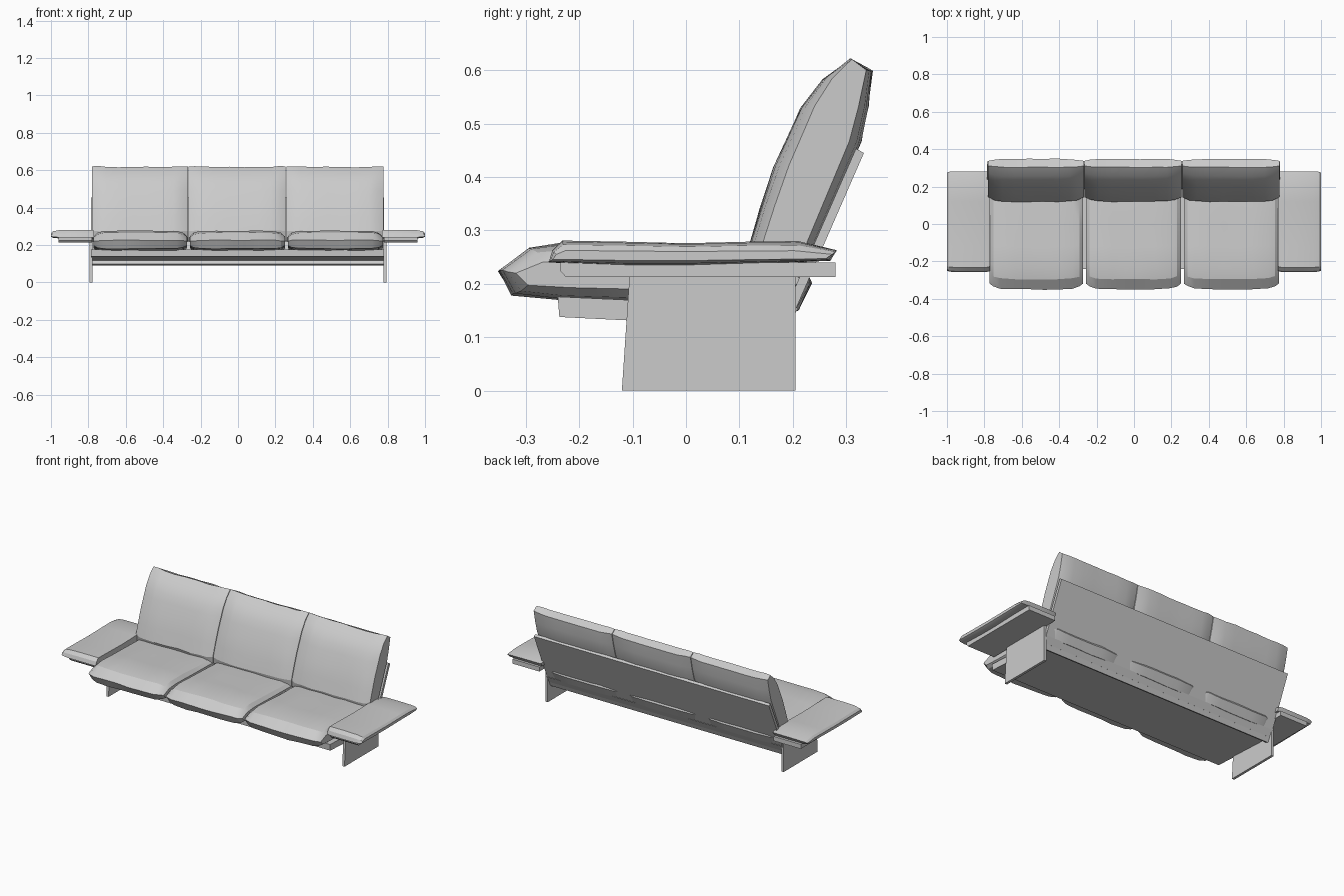
import bpy
import bmesh
import math
import random

random.seed(4)
cube = bpy.data.objects.get("Cube")
if cube:
    bpy.data.objects.remove(cube, do_unlink=True)

grey = bpy.data.materials.new("light_grey")
grey.use_nodes = True
grey.diffuse_color = (0.6, 0.6, 0.6, 1)
grey.node_tree.nodes["Principled BSDF"].inputs["Base Color"].default_value = (0.6, 0.6, 0.6, 1)

STRAIGHT = [(0, 1, 1), (1, 1, 1)]


def loft(name, profile, x0, x1, stations=STRAIGHT, pivot=(0, 0), lean=0, jitter=0, smooth=False):
    """Sweep a side profile (y, z) along x; each station is (fraction, depth scale, height scale)."""
    bm = bmesh.new()
    rings = []
    for t, sy, sz in stations:
        ring = []
        for y, z in profile:
            dz = z - pivot[1]
            mid = pivot[0] + lean * dz
            wobble = random.uniform(-jitter, jitter) if 0 < t < 1 else 0
            ring.append(bm.verts.new((x0 + (x1 - x0) * t,
                                      mid + sy * (y - mid) + wobble,
                                      pivot[1] + sz * dz + wobble)))
        rings.append(ring)
    n = len(profile)
    for a, b in zip(rings, rings[1:]):
        for i in range(n):
            j = (i + 1) % n
            bm.faces.new((a[i], a[j], b[j], b[i]))
    bm.faces.new(rings[0])
    bm.faces.new(rings[-1])
    bmesh.ops.recalc_face_normals(bm, faces=bm.faces)
    mesh = bpy.data.meshes.new(name)
    bm.to_mesh(mesh)
    bm.free()
    mesh.materials.append(grey)
    obj = bpy.data.objects.new(name, mesh)
    bpy.context.collection.objects.link(obj)
    if smooth:
        bpy.ops.object.select_all(action='DESELECT')
        obj.select_set(True)
        bpy.context.view_layer.objects.active = obj
        bpy.ops.object.shade_smooth_by_angle(angle=math.radians(22))
    return obj


def pillow(*ends):
    """Stations pinched at both ends and full in the middle."""
    full = [(t, 1, 1) for t in (0.28, 0.42, 0.58, 0.72)]
    return list(ends) + full + [(1 - t, a, b) for t, a, b in reversed(ends)]


# Frame: sloping seat board and reclined back board
loft("seat_board", [(-0.237, 0.138), (0.19, 0.117), (0.21, 0.155), (-0.24, 0.176)], -0.785, 0.78)
loft("back_board", [(0.178, 0.09), (0.333, 0.445), (0.318, 0.453), (0.162, 0.097)], -0.785, 0.78)

# Seat and back cushions
seat = [(-0.35, 0.225), (-0.325, 0.18), (-0.24, 0.171), (-0.1, 0.165), (0.21, 0.15),
        (0.235, 0.2), (0.21, 0.255), (0.12, 0.262), (0, 0.266), (-0.12, 0.272),
        (-0.23, 0.276), (-0.295, 0.266)]
back = [(0.12, 0.275), (0.14, 0.345), (0.165, 0.42), (0.197, 0.49), (0.215, 0.53), (0.255, 0.582),
        (0.303, 0.617), (0.348, 0.597), (0.34, 0.53), (0.327, 0.465), (0.24, 0.265), (0.22, 0.22),
        (0.13, 0.24)]
for side, x0, x1 in (("right", -0.78, -0.268), ("middle", -0.265, 0.255), ("left", 0.258, 0.778)):
    loft("seat_cushion_" + side, seat, x0 + 0.008, x1 - 0.004,
         pillow((0, 0.91, 0.5), (0.04, 0.95, 0.82), (0.11, 0.985, 0.96)),
         pivot=(0, 0.215), jitter=0.002, smooth=True)
    loft("back_cushion_" + side, back, x0, x1,
         pillow((0, 0.66, 1.01), (0.07, 0.88, 1.01), (0.15, 0.97, 1.0)),
         pivot=(0.19, 0.28), lean=0.4, jitter=0.002, smooth=True)

# Side legs and padded armrests
leg = [(-0.12, 0), (0.205, 0), (0.205, 0.225), (-0.105, 0.225)]
arm_board = [(-0.235, 0.224), (-0.225, 0.213), (0.28, 0.213), (0.28, 0.24), (-0.235, 0.24)]
arm_pad = [(-0.257, 0.24), (-0.25, 0.263), (-0.232, 0.281), (-0.12, 0.279), (0, 0.276),
           (0.12, 0.279), (0.21, 0.28), (0.282, 0.263), (0.27, 0.243), (0, 0.234), (-0.1, 0.234)]
arm_stations = [(0, 0.98, 0.9), (0.08, 1, 1), (0.5, 1, 1), (0.82, 1, 0.93), (0.95, 0.99, 0.75), (1, 0.97, 0.4)]
for side, s in (("right", -1), ("left", 1)):
    loft("leg_panel_" + side, leg, s * 0.778, s * 0.793)
    loft("armrest_board_" + side, arm_board, s * 0.78, s * 0.96)
    loft("armrest_pad_" + side, arm_pad, s * 0.77, s * 1.0, arm_stations,
         pivot=(0, 0.25), smooth=True)
